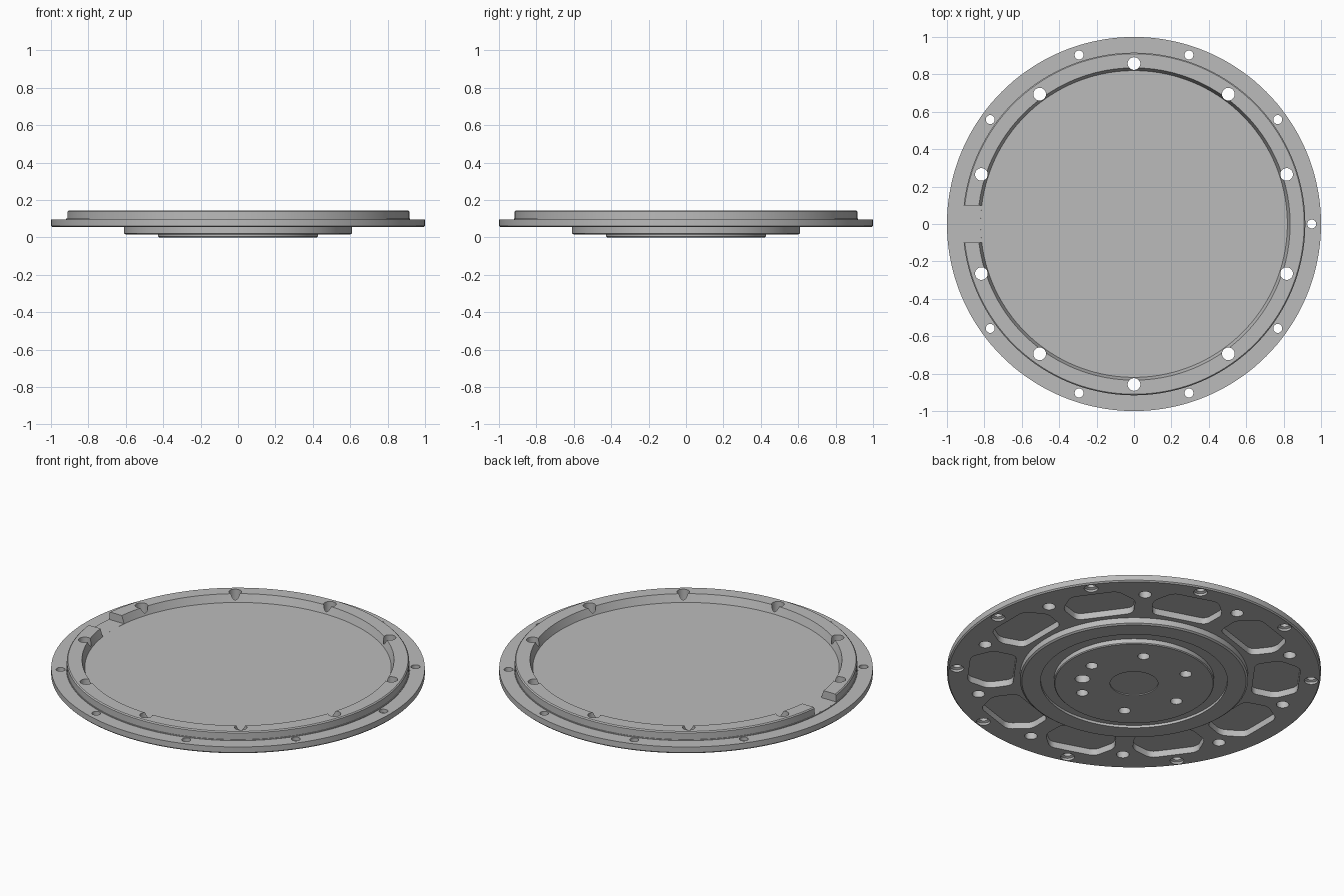
import bpy
import bmesh
from math import radians, pi
from mathutils import Matrix, Vector

old = bpy.data.objects.get("Cube")
if old:
    bpy.data.objects.remove(old, do_unlink=True)

grey = bpy.data.materials.new("machined grey")
grey.use_nodes = True
grey.diffuse_color = (0.5, 0.5, 0.5, 1)
grey.node_tree.nodes["Principled BSDF"].inputs["Base Color"].default_value = (0.5, 0.5, 0.5, 1)


def make_object(name, bm):
    bmesh.ops.recalc_face_normals(bm, faces=bm.faces)
    mesh = bpy.data.meshes.new(name)
    bm.to_mesh(mesh)
    bm.free()
    mesh.materials.append(grey)
    obj = bpy.data.objects.new(name, mesh)
    bpy.context.collection.objects.link(obj)
    return obj


def lathe(bm, profile, steps):
    """Revolve an (r, z) profile that starts and ends on the axis."""
    verts = [bm.verts.new((r, 0, z)) for r, z in profile]
    edges = [bm.edges.new(pair) for pair in zip(verts, verts[1:])]
    bmesh.ops.spin(bm, geom=verts + edges, cent=(0, 0, 0), axis=(0, 0, 1),
                   angle=2 * pi, steps=steps, use_duplicate=False)
    bmesh.ops.remove_doubles(bm, verts=bm.verts, dist=0.00005)


def polar(angle, radius):
    return Matrix.Rotation(radians(angle), 4, 'Z') @ Matrix.Translation((radius, 0, 0))


def repeat(name, build, angles, radius):
    """Place copies of one cutter shape around the axis."""
    bm = bmesh.new()
    for angle in angles:
        piece = bmesh.new()
        build(piece)
        piece.transform(polar(angle, radius))
        temp = bpy.data.meshes.new("temp")
        piece.to_mesh(temp)
        piece.free()
        bm.from_mesh(temp)
        bpy.data.meshes.remove(temp)
    return make_object(name, bm)


def drill(profile, steps=24):
    return lambda bm: lathe(bm, profile, steps)


def straight(radius, bottom, top):
    return drill([(0, bottom), (radius, bottom), (radius, top), (0, top)])


def pocket(bm):
    """Rounded tapering recess between the ribs."""
    half = [(0.64, 0.155), (0.77, 0.2), (0.885, 0.13)]
    outline = half + [(x, -y) for x, y in reversed(half)]
    base = bm.faces.new([bm.verts.new((x, y, -0.02)) for x, y in outline])
    grown = bmesh.ops.extrude_face_region(bm, geom=[base])["geom"]
    top = [v for v in grown if isinstance(v, bmesh.types.BMVert)]
    bmesh.ops.translate(bm, verts=top, vec=Vector((0, 0, 0.112)))
    upright = [e for e in bm.edges if abs(e.verts[0].co.z - e.verts[1].co.z) > 0.05]
    bmesh.ops.bevel(bm, geom=upright, offset=0.03, segments=4, profile=0.5, affect='EDGES')


def slot(bm):
    bmesh.ops.create_cube(bm, size=1)
    bm.transform(Matrix.Translation((0, 0, 0.2)) @ Matrix.Diagonal((0.25, 0.2, 0.2, 1)))


# Stepped disc: hub, groove, flange and raised rim
bm = bmesh.new()
lathe(bm, [(0, 0.006), (0.128, 0.006), (0.128, 0), (0.423, 0), (0.428, 0.005),
           (0.428, 0.03), (0.5, 0.03), (0.5, 0.015), (0.6, 0.015), (0.61, 0.022),
           (0.61, 0.055), (0.993, 0.055), (1, 0.062), (1, 0.095), (0.92, 0.095),
           (0.92, 0.1), (0.916, 0.1), (0.916, 0.139), (0.91, 0.145), (0.835, 0.145),
           (0.82, 0.1), (0, 0.1)], 144)
plate = make_object("flanged_cover_plate", bm)

# Cutters: rim bolts, flange screws, hub bolts, dowel, underside pockets, rim gap
tenths = [36 * i for i in range(10)]
countersink = [(0, -0.02), (0.037, -0.02), (0.037, 0.068), (0.024, 0.074),
               (0.024, 0.3), (0, 0.3)]
cutters = [
    repeat("rim_holes", straight(0.034, -0.02, 0.3), [a + 18 for a in tenths], 0.858),
    repeat("flange_holes", drill(countersink), [a for a in tenths if a != 180], 0.95),
    repeat("hub_holes", straight(0.032, -0.02, 0.045), range(0, 360, 60), 0.295),
    repeat("dowel_hole", straight(0.04, -0.02, 0.045), [-30], 0.28),
    repeat("underside_pockets", pocket, tenths, 0),
    repeat("rim_gap", slot, [180], 0.9),
]
# The gap floor meets the plate floor exactly
cutters[-1].location.z = 0.0002

bpy.context.view_layer.objects.active = plate
plate.select_set(True)
for cutter in cutters:
    cutter.hide_render = True
    mod = plate.modifiers.new(cutter.name, 'BOOLEAN')
    mod.operation = 'DIFFERENCE'
    mod.solver = 'EXACT'
    mod.object = cutter
    bpy.ops.object.modifier_apply(modifier=mod.name)
    bpy.data.objects.remove(cutter, do_unlink=True)

bpy.ops.object.shade_smooth_by_angle(angle=radians(25))
